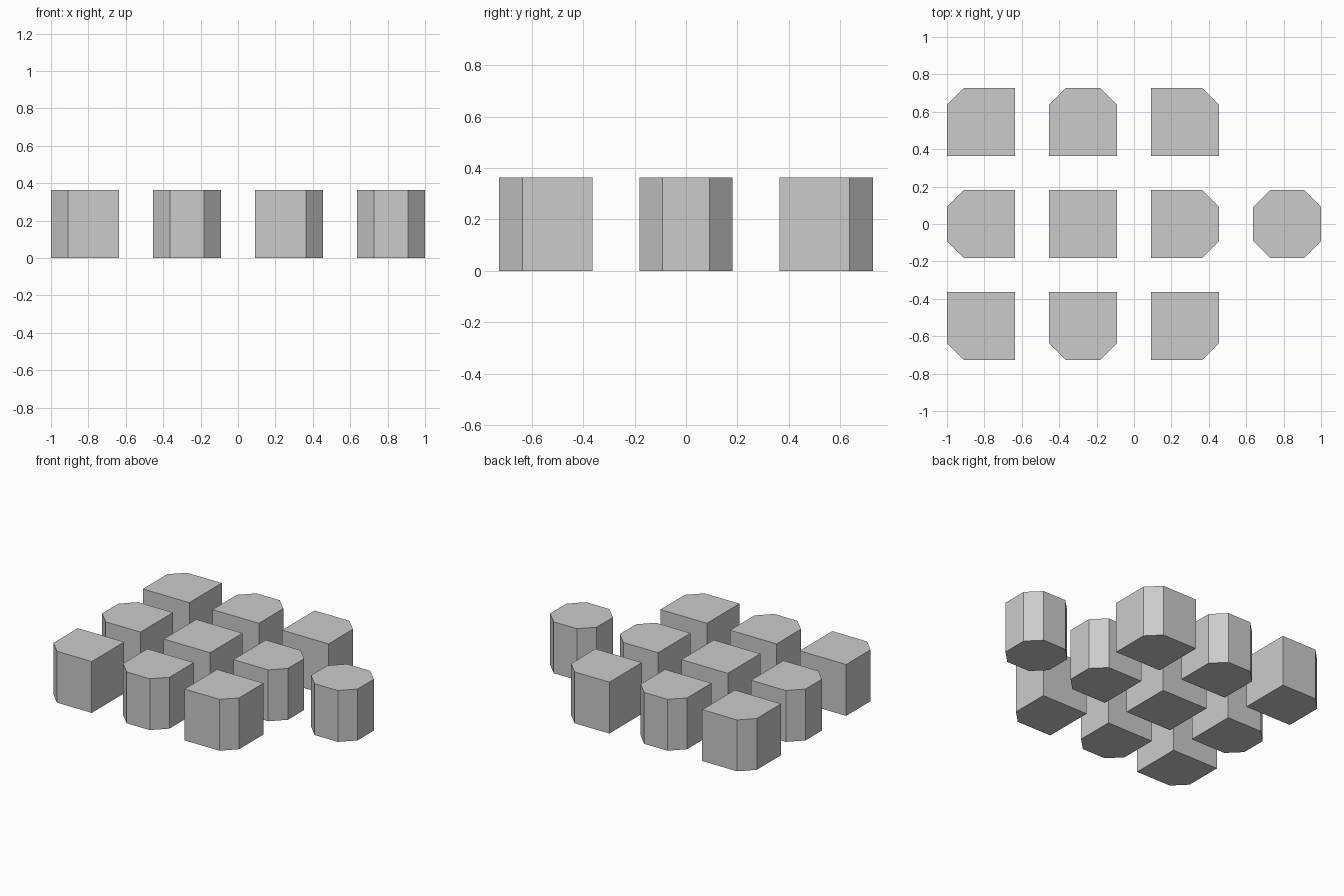
import bpy, bmesh

if "Cube" in bpy.data.objects:
    bpy.data.objects.remove(bpy.data.objects["Cube"])

U = 2 / 5.5          # tile size
STEP = 1.5 * U       # tile spacing
H = U / 2            # half tile
CUT = U / 4          # corner cut


def tile(name, x, y, cut_corner):
    """Square block extruded from a profile with selected corners cut off."""
    profile = []
    for sx, sy in ((1, 1), (-1, 1), (-1, -1), (1, -1)):
        if cut_corner(sx, sy):
            pair = [(sx * H, sy * (H - CUT)), (sx * (H - CUT), sy * H)]
            profile += pair if sx * sy > 0 else pair[::-1]
        else:
            profile.append((sx * H, sy * H))
    bm = bmesh.new()
    base = bm.faces.new([bm.verts.new((px, py, 0)) for px, py in profile])
    top = bmesh.ops.extrude_face_region(bm, geom=[base], use_keep_orig=True)
    bmesh.ops.translate(bm, vec=(0, 0, U),
                        verts=[v for v in top["geom"] if isinstance(v, bmesh.types.BMVert)])
    bmesh.ops.recalc_face_normals(bm, faces=bm.faces)
    mesh = bpy.data.meshes.new(name)
    bm.to_mesh(mesh)
    bm.free()
    obj = bpy.data.objects.new(name, mesh)
    obj.location = (x, y, 0)
    bpy.context.collection.objects.link(obj)


# 3 x 3 tile set: only the outward-facing corners are cut
cols = {-1: "left", 0: "middle", 1: "right"}
rows = {-1: "front", 0: "centre", 1: "back"}
for c, col in cols.items():
    for r, row in rows.items():
        tile(f"{row}_{col}_tile", (c - 0.5) * STEP, r * STEP,
             lambda sx, sy: (c, r) != (0, 0) and c in (0, sx) and r in (0, sy))

# Standalone tile with every corner cut
tile("single_tile", 1.5 * STEP, 0, lambda sx, sy: True)
